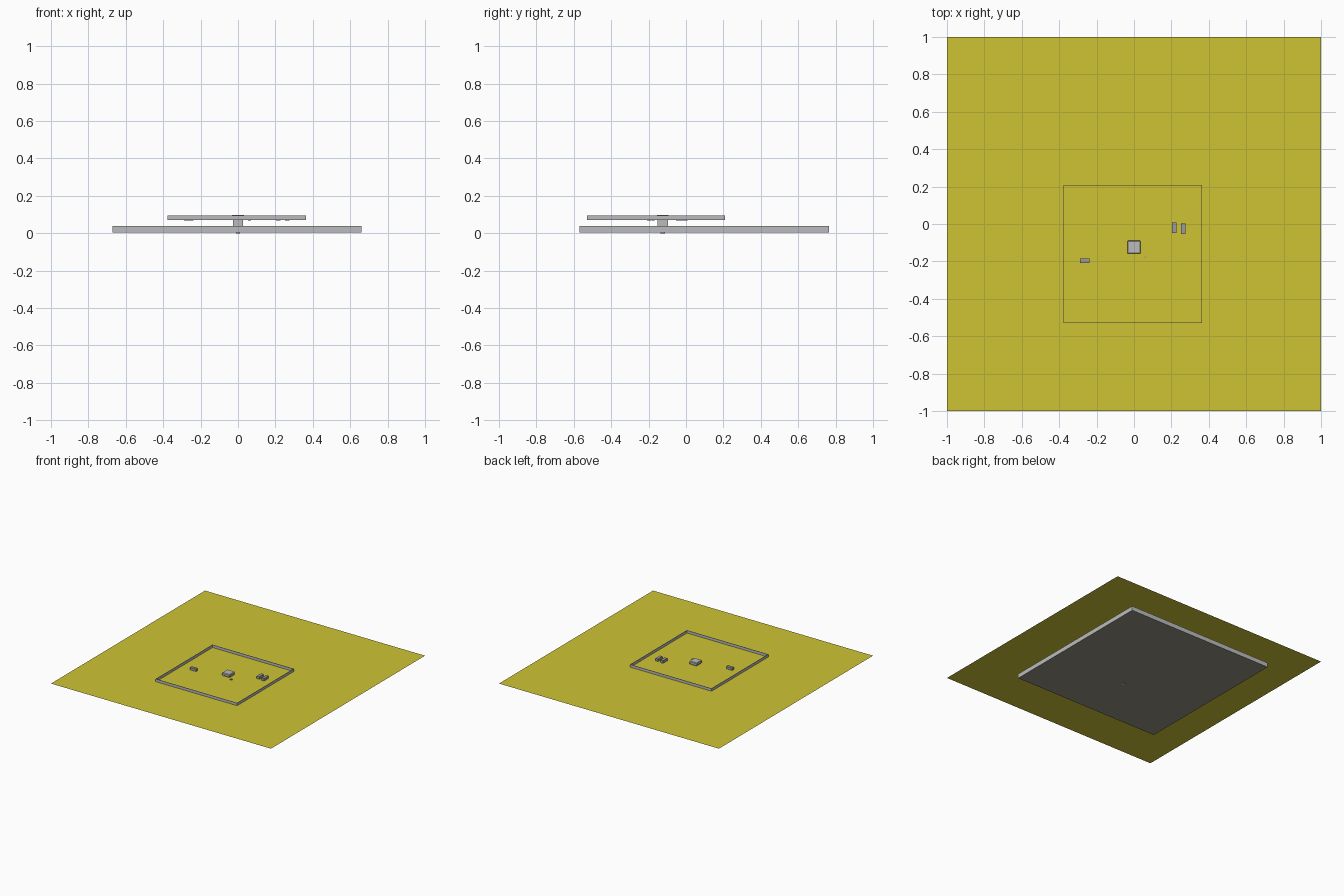
import bpy, bmesh
from mathutils import Matrix

if "Cube" in bpy.data.objects:
    bpy.data.objects.remove(bpy.data.objects["Cube"])


def material(name, rgb):
    m = bpy.data.materials.new(name)
    m.diffuse_color = (*rgb, 1)
    m.use_nodes = True
    m.node_tree.nodes["Principled BSDF"].inputs["Base Color"].default_value = m.diffuse_color
    return m


YELLOW = material("mustard_yellow", (0.62, 0.55, 0.035))
GREY = material("light_grey", (0.50, 0.50, 0.51))
MID = material("mid_grey", (0.33, 0.33, 0.33))
DARK = material("dark_underside", (0.29, 0.28, 0.23))


def finish(name, bm, *mats):
    me = bpy.data.meshes.new(name)
    bm.to_mesh(me)
    bm.free()
    for m in mats:
        me.materials.append(m)
    ob = bpy.data.objects.new(name, me)
    bpy.context.collection.objects.link(ob)
    return ob


def box(name, x, y, z, *mats, turn=0.0):
    """Box from (low, high) ranges on each axis, turned about its own centre."""
    bm = bmesh.new()
    bmesh.ops.create_cube(bm, size=1)
    mid = [(a + b) / 2 for a, b in (x, y, z)]
    size = [b - a for a, b in (x, y, z)]
    bm.transform(Matrix.Translation(mid) @ Matrix.Rotation(turn, 4, 'Z')
                 @ Matrix.Diagonal((*size, 1)))
    return finish(name, bm, *mats)


# Thin sheet of ground
GROUND = 0.069
bm = bmesh.new()
bmesh.ops.create_grid(bm, x_segments=1, y_segments=1, size=1)
bm.transform(Matrix.Translation((0, 0, GROUND)))
finish("ground_sheet", bm, YELLOW)

# Foundation slab, darker on its underside
slab = box("foundation_slab", (-0.672, 0.66), (-0.57, 0.765), (0.003, 0.04), GREY, DARK)
for p in slab.data.polygons:
    p.material_index = 1 if p.normal.z < -0.5 else 0

# Low perimeter walls
x0, x1, y0, y1, t = -0.378, 0.363, -0.53, 0.208, 0.003
wall_z = (0.072, 0.094)
box("wall_front", (x0, x1), (y0, y0 + t), wall_z, GREY)
box("wall_back", (x0, x1), (y1 - t, y1), wall_z, GREY)
box("wall_left", (x0, x0 + t), (y0 + t, y1 - t), wall_z, GREY)
box("wall_right", (x1 - t, x1), (y0 + t, y1 - t), wall_z, GREY)

# Central pillar with wider bevelled cap and a thin root
cx, cy = 0.0, -0.124


def pillar(name, half, z, mat):
    return box(name, (cx - half, cx + half), (cy - half, cy + half), z, mat)


pillar("pillar_root", 0.011, (0.0, 0.01), GREY)
pillar("pillar_shaft", 0.028, (0.04, 0.075), GREY)
cap = pillar("pillar_cap", 0.035, (0.073, 0.097), GREY)
bevel = cap.modifiers.new("edge_bevel", 'BEVEL')
bevel.width = 0.004
bevel.segments = 1

# Loose blocks in the yard
for name, x, y in (("block_left", (-0.29, -0.237), (-0.208, -0.185)),
                   ("block_right_inner", (0.204, 0.228), (-0.049, 0.008)),
                   ("block_right_outer", (0.252, 0.275), (-0.054, 0.004))):
    box(name, x, y, (GROUND, 0.09), MID)

# Small stick beside the pillar
box("small_stick", (0.052, 0.07), (-0.177, -0.173), (GROUND, 0.076), MID, turn=0.8)
